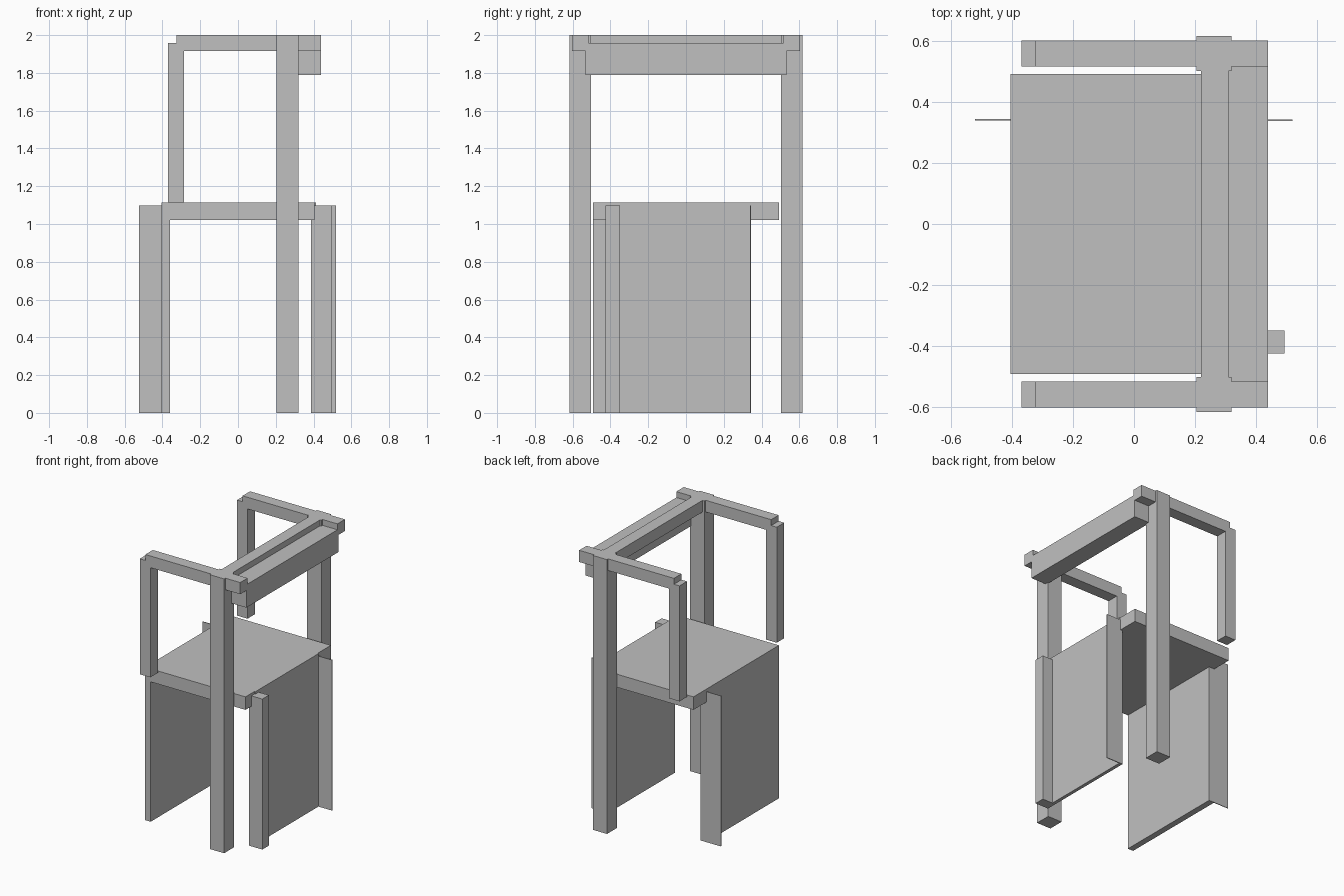
import bpy

old = bpy.data.objects.get("Cube")
if old:
    bpy.data.objects.remove(old, do_unlink=True)

grey = bpy.data.materials.new("light_grey")
grey.use_nodes = True
colour = (0.53, 0.53, 0.53, 1)
grey.diffuse_color = colour
grey.node_tree.nodes["Principled BSDF"].inputs["Base Color"].default_value = colour


def box(name, x, y, z):
    """Flat-sided block spanning the given (low, high) ranges."""
    spans = (x, y, z)
    bpy.ops.mesh.primitive_cube_add(size=1, location=[(a + b) / 2 for a, b in spans])
    ob = bpy.context.object
    ob.name = name
    ob.scale = [b - a for a, b in spans]
    bpy.ops.object.transform_apply(location=False, rotation=False, scale=True)
    ob.data.materials.append(grey)


def pair(name, x, y, z):
    """The same block on both sides of the model."""
    box("back_" + name, x, y, z)
    box("front_" + name, x, (-y[1], -y[0]), z)


# Tall posts with arm frames
pair("post", (0.205, 0.32), (0.503, 0.617), (0, 2))
pair("arm", (-0.325, 0.44), (0.517, 0.603), (1.915, 2))
pair("arm_support", (-0.37, -0.285), (0.517, 0.603), (1.115, 1.957))

# Top rails joining the posts
box("inner_rail", (0.22, 0.31), (-0.51, 0.51), (1.915, 2))
box("outer_rail", (0.31, 0.44), (-0.532, 0.532), (1.79, 1.957))

# Seat
box("seat", (-0.405, 0.405), (-0.492, 0.492), (1.02, 1.115))

# Leg panel and thin fin under the low side of the seat
box("right_panel", (-0.405, -0.36), (-0.492, 0.34), (0, 1.02))
box("right_fin", (-0.523, -0.36), (0.34, 0.345), (0, 1.097))

# Leg panel, thin fin and corner leg under the rail side
box("left_panel", (0.387, 0.412), (-0.39, 0.34), (0, 1.115))
box("left_fin", (0.387, 0.52), (0.338, 0.344), (0, 1.097))
box("left_leg", (0.387, 0.494), (-0.425, -0.35), (0, 1.097))
